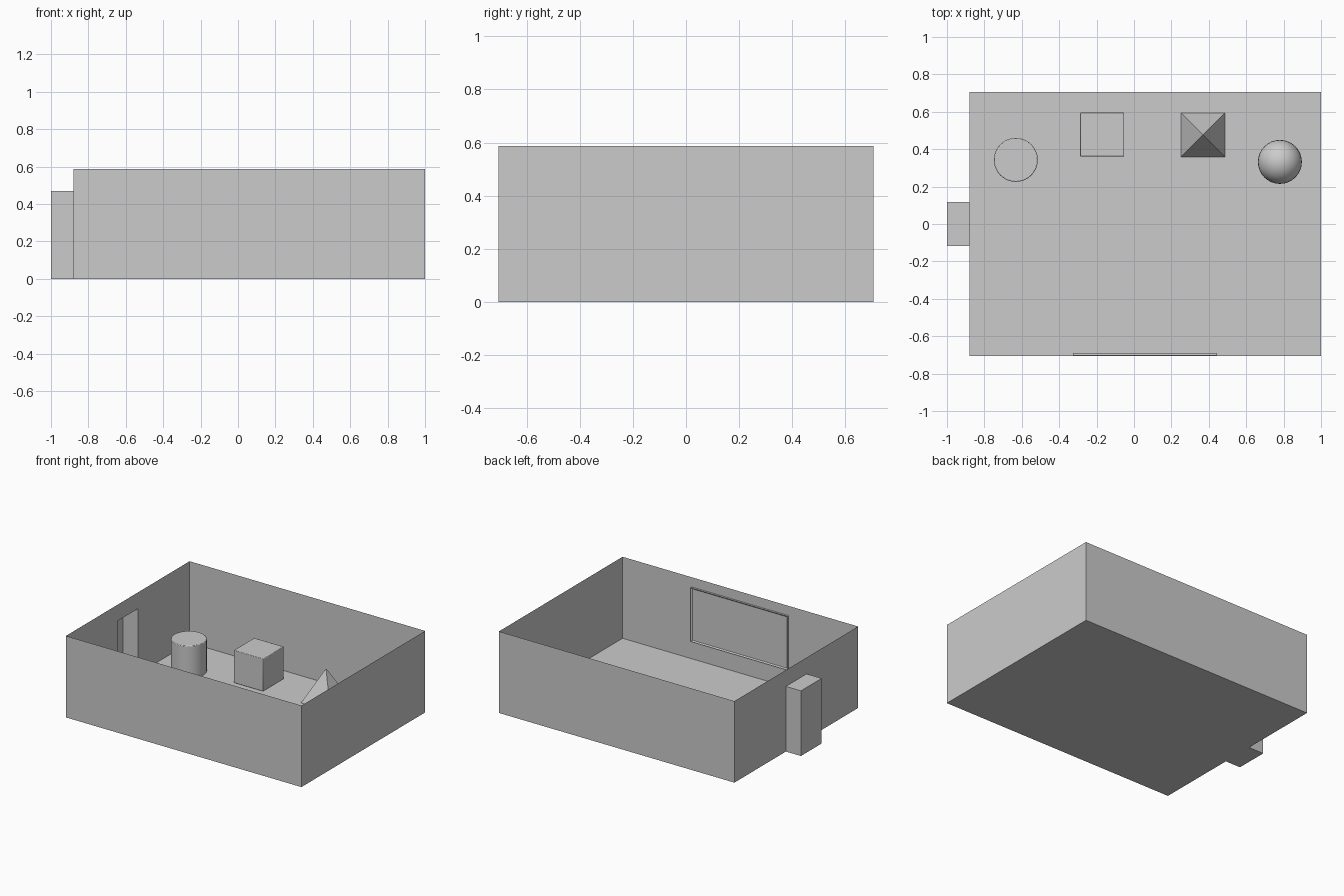
import bpy, bmesh, math

if "Cube" in bpy.data.objects:
    bpy.data.objects.remove(bpy.data.objects["Cube"])

X0, X1, Y, H = -0.88, 1.0, 0.705, 0.588      # room extents
D, DH = 0.118, 0.47                          # doorway half width, height
S = 0.235                                    # size of the display solids
LIFT = 0.001


def mesh_object(name, faces):
    """One mesh from a list of polygons given by corner points."""
    bm = bmesh.new()
    for pts in faces:
        bm.faces.new([bm.verts.new(p) for p in pts])
    bmesh.ops.remove_doubles(bm, verts=bm.verts, dist=1e-5)
    bmesh.ops.recalc_face_normals(bm, faces=bm.faces)
    me = bpy.data.meshes.new(name)
    bm.to_mesh(me)
    bm.free()
    ob = bpy.data.objects.new(name, me)
    bpy.context.collection.objects.link(ob)
    return ob


def soften(name, bevel=0.0):
    ob = bpy.context.object
    ob.name = name
    if bevel:
        bpy.ops.object.transform_apply(location=False, rotation=True, scale=True)
        mod = ob.modifiers.new("soft_edges", 'BEVEL')
        mod.width, mod.segments = bevel, 2
    bpy.ops.object.shade_smooth_by_angle(angle=math.radians(60))
    return ob


def wall(a, b, h):
    return [(*a, 0), (*b, 0), (*b, h), (*a, h)]


# Thin-walled open room with a doorway in the left wall
mesh_object("room", [
    [(X0, -Y, 0), (X1, -Y, 0), (X1, Y, 0), (X0, Y, 0), (X0, D, 0), (X0, -D, 0)],
    wall((X0, -Y), (X1, -Y), H),
    wall((X1, -Y), (X1, Y), H),
    wall((X1, Y), (X0, Y), H),
    [(X0, -Y, 0), (X0, -D, 0), (X0, -D, DH), (X0, D, DH), (X0, D, 0),
     (X0, Y, 0), (X0, Y, H), (X0, -Y, H)],
])

# Hollow alcove behind the doorway
mesh_object("door_alcove", [
    [(-1, -D, 0), (X0, -D, 0), (X0, D, 0), (-1, D, 0)],
    [(-1, -D, DH), (X0, -D, DH), (X0, D, DH), (-1, D, DH)],
    wall((-1, -D), (X0, -D), DH),
    wall((-1, D), (X0, D), DH),
    wall((-1, -D), (-1, D), DH),
])

# Wall board: slab with inset, recessed panel facing the room
bpy.ops.mesh.primitive_cube_add(size=1, location=(0.06, -Y + 0.009, 0.325))
board = bpy.context.object
board.name = "wall_board"
board.scale = (0.77, 0.014, 0.388)
bpy.ops.object.transform_apply(location=False, rotation=False, scale=True)
bm = bmesh.new()
bm.from_mesh(board.data)
panel = [f for f in bm.faces if f.normal.y > 0.9]
bmesh.ops.inset_region(bm, faces=panel, thickness=0.012)
bmesh.ops.translate(bm, verts=panel[0].verts, vec=(0, -0.008, 0))
bm.to_mesh(board.data)
bm.free()

# Row of solids on the floor
bpy.ops.mesh.primitive_cylinder_add(vertices=32, radius=S / 2, depth=S,
                                    location=(-0.632, 0.343, S / 2 + LIFT))
soften("cylinder", 0.004)

bpy.ops.mesh.primitive_cube_add(size=S, location=(-0.17, 0.478, S / 2 + LIFT))
soften("cube", 0.004)

bpy.ops.mesh.primitive_cone_add(vertices=4, radius1=S / math.sqrt(2), depth=S,
                                location=(0.369, 0.476, S / 2 + LIFT),
                                rotation=(0, 0, math.pi / 4))
bpy.context.object.name = "pyramid"

bpy.ops.mesh.primitive_uv_sphere_add(segments=32, ring_count=16, radius=S / 2,
                                     location=(0.78, 0.332, S / 2 + LIFT))
soften("sphere")
